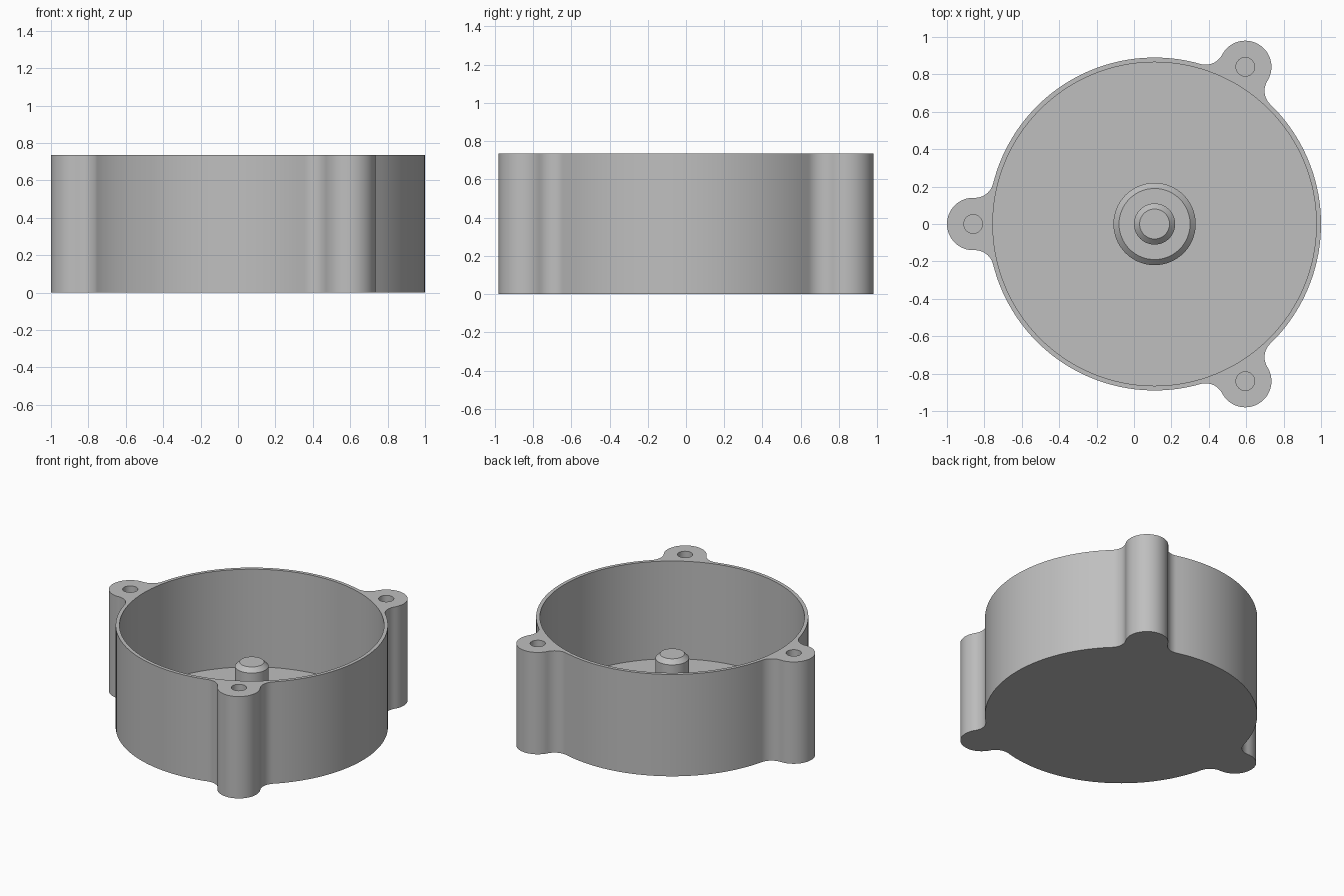
import bpy
import bmesh
from math import acos, atan2, cos, pi, sin
from mathutils import Matrix, Vector

cube = bpy.data.objects.get("Cube")
if cube:
    bpy.data.objects.remove(cube)

# Main dimensions
CENTER = Vector((0.11, 0, 0))
HEIGHT, FLOOR = 0.735, 0.03
WALL_R, BORE_R = 0.89, 0.865
LUG_R, LUG_DIST, FILLET_R = 0.14, 0.97, 0.10
HOLE_R, HOLE_BOTTOM = 0.05, 0.3
LUG_ANGLES = [pi / 3, pi, 5 * pi / 3]

gray = bpy.data.materials.new("plain gray")
gray.use_nodes = True
gray.diffuse_color = (0.52, 0.52, 0.52, 1)
gray.node_tree.nodes["Principled BSDF"].inputs["Base Color"].default_value = gray.diffuse_color


def make_object(name, bm):
    bmesh.ops.recalc_face_normals(bm, faces=bm.faces)
    mesh = bpy.data.meshes.new(name)
    bm.to_mesh(mesh)
    bm.free()
    mesh.materials.append(gray)
    obj = bpy.data.objects.new(name, mesh)
    bpy.context.collection.objects.link(obj)
    return obj


def lathe(name, profile, center, segments=64):
    """Closed turned solid from (radius, z) pairs, bottom to top."""
    bm = bmesh.new()
    rings = [[bm.verts.new((center.x + r * cos(2 * pi * i / segments),
                            center.y + r * sin(2 * pi * i / segments), z))
              for i in range(segments)] for r, z in profile]
    for low, high in zip(rings, rings[1:]):
        for i in range(segments):
            j = (i + 1) % segments
            bm.faces.new((low[i], low[j], high[j], high[i]))
    bm.faces.new(rings[0])
    bm.faces.new(rings[-1])
    return make_object(name, bm)


def arc(cx, cy, radius, start, end, steps):
    return [Vector((cx + radius * cos(start + (end - start) * i / steps),
                    cy + radius * sin(start + (end - start) * i / steps), 0))
            for i in range(steps + 1)]


def smooth(obj):
    bpy.ops.object.select_all(action='DESELECT')
    obj.select_set(True)
    bpy.context.view_layer.objects.active = obj
    bpy.ops.object.shade_smooth_by_angle(angle=pi / 6)


# One third of the outline: fillet, lug, fillet, then wall to the next lug
reach = WALL_R + FILLET_R
theta = acos((reach ** 2 + LUG_DIST ** 2 - (LUG_R + FILLET_R) ** 2) / (2 * reach * LUG_DIST))
fx, fy = reach * cos(theta), -reach * sin(theta)
phi = atan2(fy, fx - LUG_DIST)
third = (arc(fx, fy, FILLET_R, pi - theta, phi + pi, 12)
         + arc(LUG_DIST, 0, LUG_R, phi, -phi, 32)[1:-1]
         + arc(fx, -fy, FILLET_R, -phi - pi, theta - pi, 12)
         + arc(0, 0, WALL_R, theta, 2 * pi / 3 - theta, 36)[1:-1])

# Housing: extruded outline with bore and blind screw holes cut out
bm = bmesh.new()
outline = [bm.verts.new(CENTER + Matrix.Rotation(a, 3, 'Z') @ p)
           for a in LUG_ANGLES for p in third]
base = bm.faces.new(outline)
top = bmesh.ops.extrude_face_region(bm, geom=[base], use_keep_orig=True)
bmesh.ops.translate(bm, vec=(0, 0, HEIGHT),
                    verts=[g for g in top["geom"] if isinstance(g, bmesh.types.BMVert)])
housing = make_object("housing", bm)

above = HEIGHT + 0.1
cutters = [lathe("bore_cutter", [(BORE_R, FLOOR), (BORE_R, above)], CENTER, 128)]
for a in LUG_ANGLES:
    spot = CENTER + Vector((cos(a), sin(a), 0)) * LUG_DIST
    cutters.append(lathe("hole_cutter", [(HOLE_R, HOLE_BOTTOM), (HOLE_R, above)], spot, 32))

bpy.context.view_layer.objects.active = housing
for cutter in cutters:
    cutter.hide_render = True
    mod = housing.modifiers.new("cut", 'BOOLEAN')
    mod.operation = 'DIFFERENCE'
    mod.solver = 'EXACT'
    mod.object = cutter
    bpy.ops.object.modifier_apply(modifier=mod.name)
for cutter in cutters:
    bpy.data.objects.remove(cutter)
smooth(housing)

# Chamfered boss on the floor and the shaft rising from it
BOSS_TOP, SHAFT_TOP, CHAMFER = 0.17, 0.47, 0.03
for name, radius, bottom, peak in (("center_boss", 0.22, FLOOR - 0.01, BOSS_TOP),
                                   ("center_shaft", 0.11, BOSS_TOP - 0.01, SHAFT_TOP)):
    smooth(lathe(name, [(radius, bottom), (radius, peak - CHAMFER),
                        (radius - CHAMFER, peak)], CENTER))
